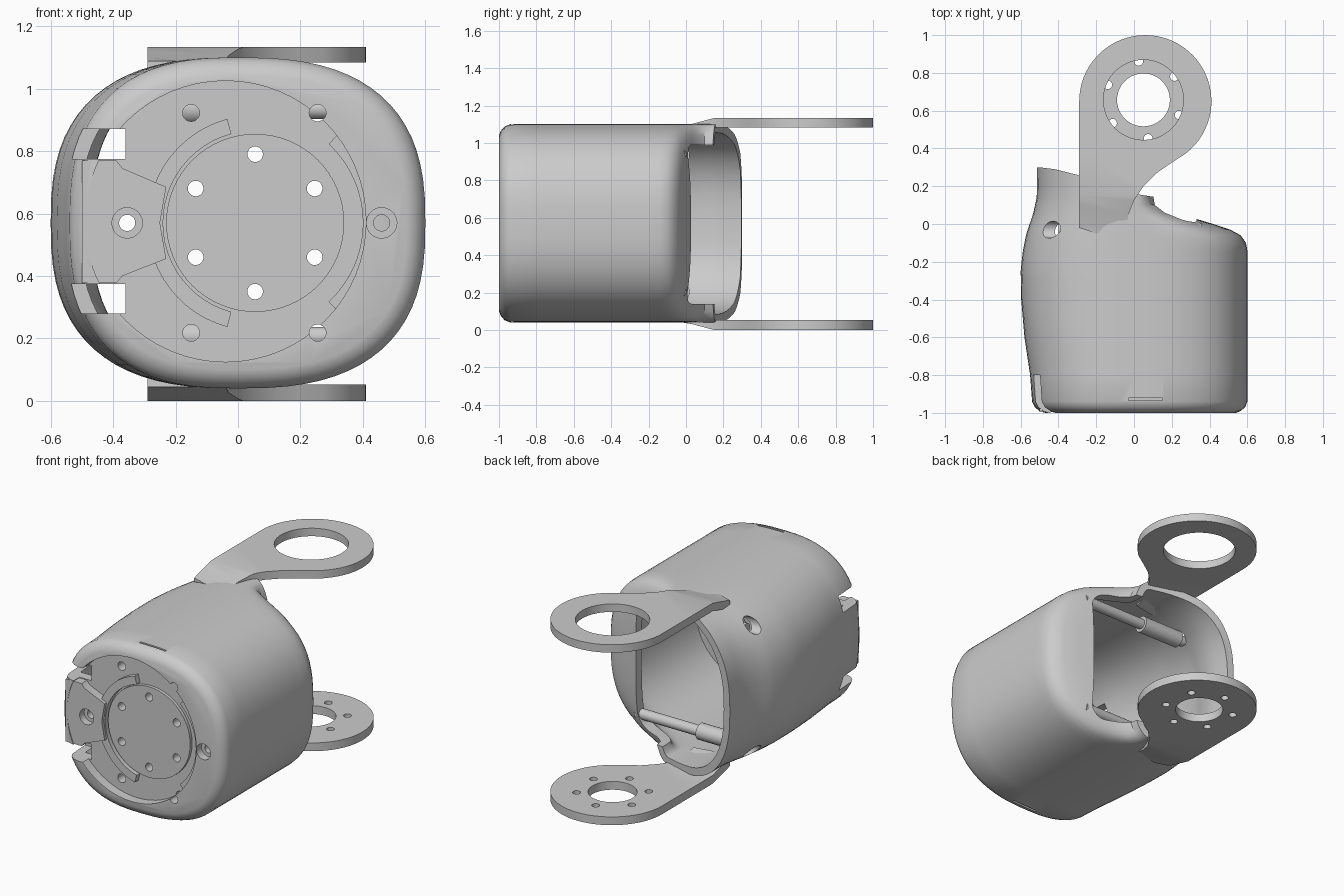
import bpy, bmesh, math
from mathutils import Matrix, Vector

cube = bpy.data.objects.get("Cube")
if cube:
    bpy.data.objects.remove(cube)

grey = bpy.data.materials.new("light grey")
grey.use_nodes = True
grey.diffuse_color = (0.6, 0.6, 0.6, 1)
grey.node_tree.nodes["Principled BSDF"].inputs["Base Color"].default_value = (0.6, 0.6, 0.6, 1)

CZ = 0.57            # height of the body axis
DX = 0.055           # x of the drive disc axis


def finish(name, bm):
    bmesh.ops.recalc_face_normals(bm, faces=bm.faces)
    me = bpy.data.meshes.new(name)
    bm.to_mesh(me)
    bm.free()
    me.materials.append(grey)
    ob = bpy.data.objects.new(name, me)
    bpy.context.scene.collection.objects.link(ob)
    return ob


def loft(name, rings):
    bm = bmesh.new()
    rows = [[bm.verts.new(p) for p in ring] for ring in rings]
    n = len(rows[0])
    for a, b in zip(rows, rows[1:]):
        for i in range(n):
            bm.faces.new((a[i], a[(i + 1) % n], b[(i + 1) % n], b[i]))
    bm.faces.new(rows[0])
    bm.faces.new(rows[-1][::-1])
    return finish(name, bm)


def prism(name, pts, axis, a, b):
    """Extrude a 2D outline along y (points x,z) or z (points x,y)."""
    def at(t):
        return [(u, t, v) if axis == "Y" else (u, v, t) for u, v in pts]
    return loft(name, [at(a), at(b)])


def box(name, lo, hi):
    return prism(name, [(lo[0], lo[1]), (hi[0], lo[1]), (hi[0], hi[1]), (lo[0], hi[1])], "Z", lo[2], hi[2])


def arc(cx, cy, r, a0, a1, n):
    return [(cx + r * math.cos(math.radians(a0 + (a1 - a0) * i / n)),
             cy + r * math.sin(math.radians(a0 + (a1 - a0) * i / n))) for i in range(n + 1)]


def disc(name, cx, cy, r, axis, a, b, n=48):
    return prism(name, arc(cx, cy, r, 0, 360, n)[:-1], axis, a, b)


def rod(name, y, z, r, x0, x1):
    ring = arc(y, z, r, 0, 360, 24)[:-1]
    return loft(name, [[(x, u, v) for u, v in ring] for x in (x0, x1)])


def cut(ob, cutter):
    mod = ob.modifiers.new("cut", "BOOLEAN")
    mod.operation, mod.solver, mod.object = "DIFFERENCE", "EXACT", cutter
    bpy.context.view_layer.objects.active = ob
    bpy.ops.object.modifier_apply(modifier="cut")
    bpy.data.objects.remove(cutter)


def lerp(table, t):
    for (a, va), (b, vb) in zip(table, table[1:]):
        if t <= b:
            return va + (vb - va) * max(0, (t - a) / (b - a))
    return table[-1][1]


# Side extents of the body along its length
LEFT = [(-1, .535), (-.8, .55), (-.6, .58), (-.4, .597), (-.25, .6), (-.15, .59), (-.05, .57),
        (.05, .535), (.15, .513), (.3, .515)]
RIGHT = [(-.14, .6), (-.1, .593), (-.06, .565), (-.03, .51), (0, .42), (.03, .32), (.06, .22),
         (.1, .15), (.14, .14)]
EDGE = [(-1, .06), (-.99, .035), (-.97, .012), (-.94, 0)]


def section(y, inset=0.0, shift=0.0):
    e = inset + lerp(EDGE, y)
    xl, xr, h = lerp(LEFT, y) - e, max(lerp(RIGHT, y + shift) - e, .09), .53 - e
    ring = []
    for i in range(72):
        c, s = math.cos(math.tau * i / 72), math.sin(math.tau * i / 72)
        px = math.copysign(abs(c) ** (2 / 2.6), c) * (xr if c > 0 else xl)
        ring.append((px, y, CZ + h * math.copysign(abs(s) ** (2 / 2.6), s)))
    return ring


# Hollow housing, cut obliquely at the rear
body_ys = [-1, -.99, -.97, -.94, -.8, -.7, -.6, -.5, -.4, -.3, -.25, -.2, -.14, -.1, -.06, -.03, 0,
           .03, .06, .1, .14, .2, .25, .32]
housing = loft("housing", [section(y) for y in body_ys])
cavity_ys = [-.88] + [y for y in body_ys if y > -.85] + [.4]
cut(housing, loft("cavity", [section(y, .045, .045) for y in cavity_ys]))
cut(housing, prism("rear_cut", [(-.7, .305), (-.5, .3), (-.42, .29), (-.3, .26), (-.15, .205), (0, .16),
                                (.13, .14), (.3, .14), (.3, .6), (-.7, .6)], "Z", -.5, 2))
opening = (arc(.23, .89, .1, 0, 90, 8) + arc(-.2, .89, .1, 90, 180, 8)
           + arc(-.2, .24, .1, 180, 270, 8) + arc(.23, .24, .1, 270, 360, 8))
cut(housing, prism("rear_opening", opening, "Y", -.09, .7))

# Round recess, side slots, seam slots and wall holes
cut(housing, disc("recess", -.04, .575, .45, "Y", -1.2, -.94, 64))
for z in (.775, .28):
    cut(housing, box("side_slot", (-.8, -1.2, z), (-.36, -.8, z + .095)))
for z in (1.085, .035):
    cut(housing, box("seam_slot", (-.03, -.935, z), (.15, -.922, z + .02)))
for z in (.965, .175):
    cut(housing, rod("wall_hole", -.03, z, .045, -.8, -.36))

# Drive disc with surrounding collar and raised front pieces
front = [housing]
front.append(disc("drive_disc", DX, CZ, .285, "Y", -.96, -.9, 64))


def sector(name, r0, r1, a0, a1, y0):
    pts = arc(DX, CZ, r1, a0, a1, 24) + arc(DX, CZ, r0, a1, a0, 24)
    front.append(prism(name, pts, "Y", y0, -.9))


sector("left_collar", .295, .345, 105, 255, -.975)
sector("right_pad", .345, .405, -47, 47, -.99)
tab = [(-.5, .77), (-.39, .77), (-.37, .745), (-.23, .685), (-.25, CZ), (-.23, .455), (-.37, .4),
       (-.39, .377), (-.5, .377)]
front.append(prism("screw_tab", tab, "Y", -.995, -.885))

# Screw holes in the front
holes = [(DX + .22 * math.sin(math.radians(60 * k)), CZ + .22 * math.cos(math.radians(60 * k)), .025, -.85)
         for k in range(6)]
holes += [(x, z, .027, -.85) for x in (-.15, .255) for z in (.218, .922)]
for x in (-.355, .46):
    holes += [(x, .57, .049, -.95), (x, .57, .026, -.85)]
for x, z, r, depth in holes:
    for ob in front:
        xs = [v.co.x for v in ob.data.vertices]
        if min(xs) < x < max(xs):
            cut(ob, disc("hole", x, z, r, "Y", -1.2, depth, 20))

# Cross screws inside, each with a thicker boss
parts = list(front)
for side, z in (("upper", .935), ("lower", .205)):
    parts.append(rod(side + "_cross_screw", -.03, z, .032, -.4, .36))
    parts.append(rod(side + "_screw_boss", -.03, z, .05, -.36, -.08))


# Fork arms: flat rings on necks that dip into the housing
def arm(name, z_in, z_out, hole):
    cx, cy = .06, .65
    pts = [(-.29, -.02), (-.29, .1), (-.29, .4)] + arc(cx, cy, .35, 180, -52, 44)
    pts += [(.2, .325), (.12, .27), (.05, .2), (0, .125), (-.03, .05), (-.04, -.02)]
    pts += [(-.1, -.03), (-.2, -.05)]
    ob = prism(name, pts, "Z", z_in, z_out)
    bm = bmesh.new()
    bm.from_mesh(ob.data)
    for y in (.03, .15):
        geom = bm.verts[:] + bm.edges[:] + bm.faces[:]
        bmesh.ops.bisect_plane(bm, geom=geom, plane_co=(0, y, 0), plane_no=(0, 1, 0))
    for v in bm.verts:
        dip = .045 * min(1, max(0, (.15 - v.co.y) / .17))
        v.co.z += dip if z_out < z_in else -dip
    bmesh.ops.triangulate(bm, faces=[f for f in bm.faces if abs(f.normal.z) > .5])
    bm.to_mesh(ob.data)
    bm.free()
    cut(ob, disc("arm_hole", .05, .657, hole, "Z", -1, 2))
    parts.append(ob)
    return ob


arm("upper_arm", 1.083, 1.133, .212)
lower = arm("lower_arm", .052, 0, .14)
for k in range(6):
    a = math.radians(97 + 60 * k)
    cut(lower, disc("bolt_hole", .05 + .205 * math.cos(a), .657 + .205 * math.sin(a), .023, "Z", -1, 1, 16))

# Smooth shading with crisp edges
bpy.ops.object.select_all(action="DESELECT")
for ob in parts:
    ob.select_set(True)
bpy.context.view_layer.objects.active = housing
bpy.ops.object.shade_smooth_by_angle(angle=math.radians(30))
